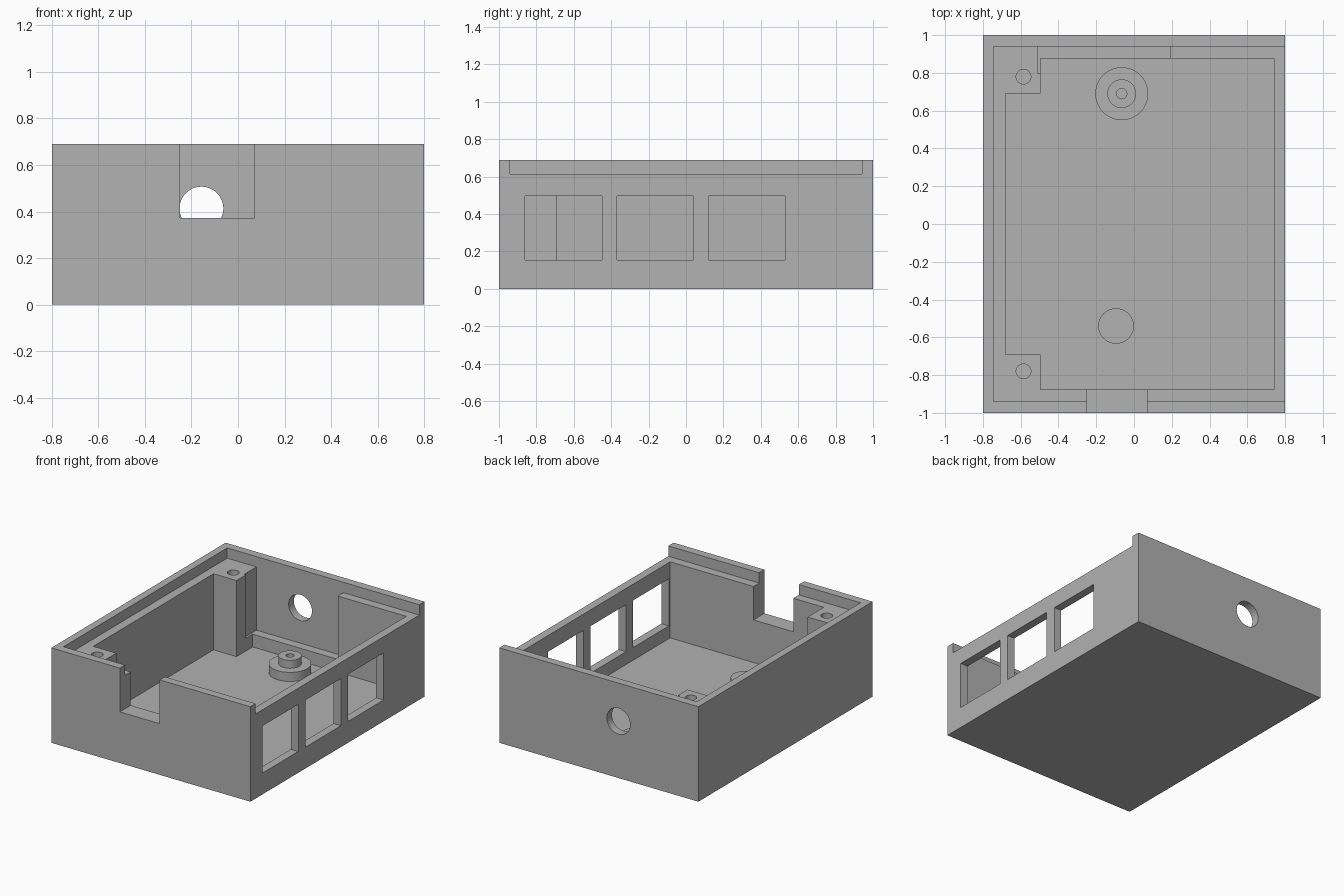
import bpy, bmesh, math
from mathutils import Matrix, Vector

cube = bpy.data.objects.get("Cube")
if cube:
    bpy.data.objects.remove(cube, do_unlink=True)

GREY = (0.445, 0.445, 0.445, 1)
grey = bpy.data.materials.new("plain grey")
grey.diffuse_color = GREY
grey.use_nodes = True
grey.node_tree.nodes["Principled BSDF"].inputs["Base Color"].default_value = GREY

FLOOR, LEDGE, RIM, TOP = 0.062, 0.155, 0.615, 0.69
OVER = 0.9  # cutters that open upward end here


def finish(name, bm):
    bmesh.ops.recalc_face_normals(bm, faces=bm.faces)
    mesh = bpy.data.meshes.new(name)
    bm.to_mesh(mesh)
    bm.free()
    mesh.materials.append(grey)
    obj = bpy.data.objects.new(name, mesh)
    bpy.context.collection.objects.link(obj)
    return obj


def box(name, x, y, z):
    bm = bmesh.new()
    bmesh.ops.create_cube(bm, size=1)
    for v in bm.verts:
        v.co = Vector([(lo + hi) / 2 + c * (hi - lo)
                       for c, (lo, hi) in zip(v.co, (x, y, z))])
    return finish(name, bm)


def cylinder(name, centre, radius, depth, along_y=False):
    bm = bmesh.new()
    turn = Matrix.Rotation(math.pi / 2 if along_y else 0, 4, 'X')
    bmesh.ops.create_cone(bm, cap_ends=True, segments=48, radius1=radius,
                          radius2=radius, depth=depth,
                          matrix=Matrix.Translation(centre) @ turn)
    return finish(name, bm)


def lathe(name, x, y, profile, sides=48):
    """Turn a (radius, height) profile around a vertical axis and cap its ends."""
    bm = bmesh.new()
    rings = []
    for r, z in profile:
        angles = [math.tau * i / sides for i in range(sides)]
        rings.append([bm.verts.new((x + r * math.cos(a), y + r * math.sin(a), z))
                      for a in angles])
    for low, high in zip(rings, rings[1:]):
        for i in range(sides):
            j = (i + 1) % sides
            bm.faces.new((low[i], low[j], high[j], high[i]))
    bm.faces.new(rings[0])
    bm.faces.new(rings[-1])
    return finish(name, bm)


def cut(target, cutter):
    cutter.hide_render = True
    mod = target.modifiers.new("cut", 'BOOLEAN')
    mod.operation = 'DIFFERENCE'
    mod.solver = 'EXACT'
    mod.object = cutter
    bpy.context.view_layer.objects.active = target
    bpy.ops.object.modifier_apply(modifier=mod.name)
    bpy.data.objects.remove(cutter, do_unlink=True)


# Solid block that becomes the open case
case = box("case", (-0.8, 0.8), (-1, 1), (0, TOP))

# Main cavity, leaving two corner posts on the right wall
cut(case, box("cavity", (-0.495, 0.74), (-0.875, 0.875), (FLOOR, OVER)))
cut(case, box("side_cavity", (-0.68, -0.4), (-0.69, 0.69), (FLOOR, OVER)))

# Lid rebate, open through the left wall
cut(case, box("rebate", (-0.745, 0.9), (-0.94, 0.94), (RIM, OVER)))

# Recess inside the back wall, above a low ledge
cut(case, box("recess", (-0.51, 0.19), (0.8, 0.94), (LEDGE, OVER)))

# Front notch and round hole in the back wall
cut(case, box("notch", (-0.25, 0.07), (-1.1, -0.8), (0.372, OVER)))
cut(case, cylinder("cable_hole", (-0.157, 1, 0.413), 0.094, 0.3, along_y=True))

# Three windows in the left wall
for y in (-0.86, -0.37, 0.12):
    cut(case, box("window", (0.7, 0.9), (y, y + 0.41), (LEDGE, 0.497)))

# Screw holes in the corner posts
for y in (-0.78, 0.78):
    cut(case, cylinder("screw_hole", (-0.585, y, RIM), 0.039, 0.6))

# Stepped boss with a small bore, and a plain round pad
base = FLOOR - 0.01
boss = lathe("stepped_boss", -0.065, 0.69,
             [(0.14, base), (0.14, 0.128), (0.076, 0.128),
              (0.076, 0.186), (0.027, 0.186), (0.027, FLOOR)])
pad = lathe("round_pad", -0.095, -0.54, [(0.094, base), (0.094, 0.128)])

# Smooth the round walls, keep the edges sharp
bpy.ops.object.select_all(action='DESELECT')
for obj in (case, boss, pad):
    obj.select_set(True)
bpy.context.view_layer.objects.active = case
bpy.ops.object.shade_smooth_by_angle(angle=math.radians(30))
